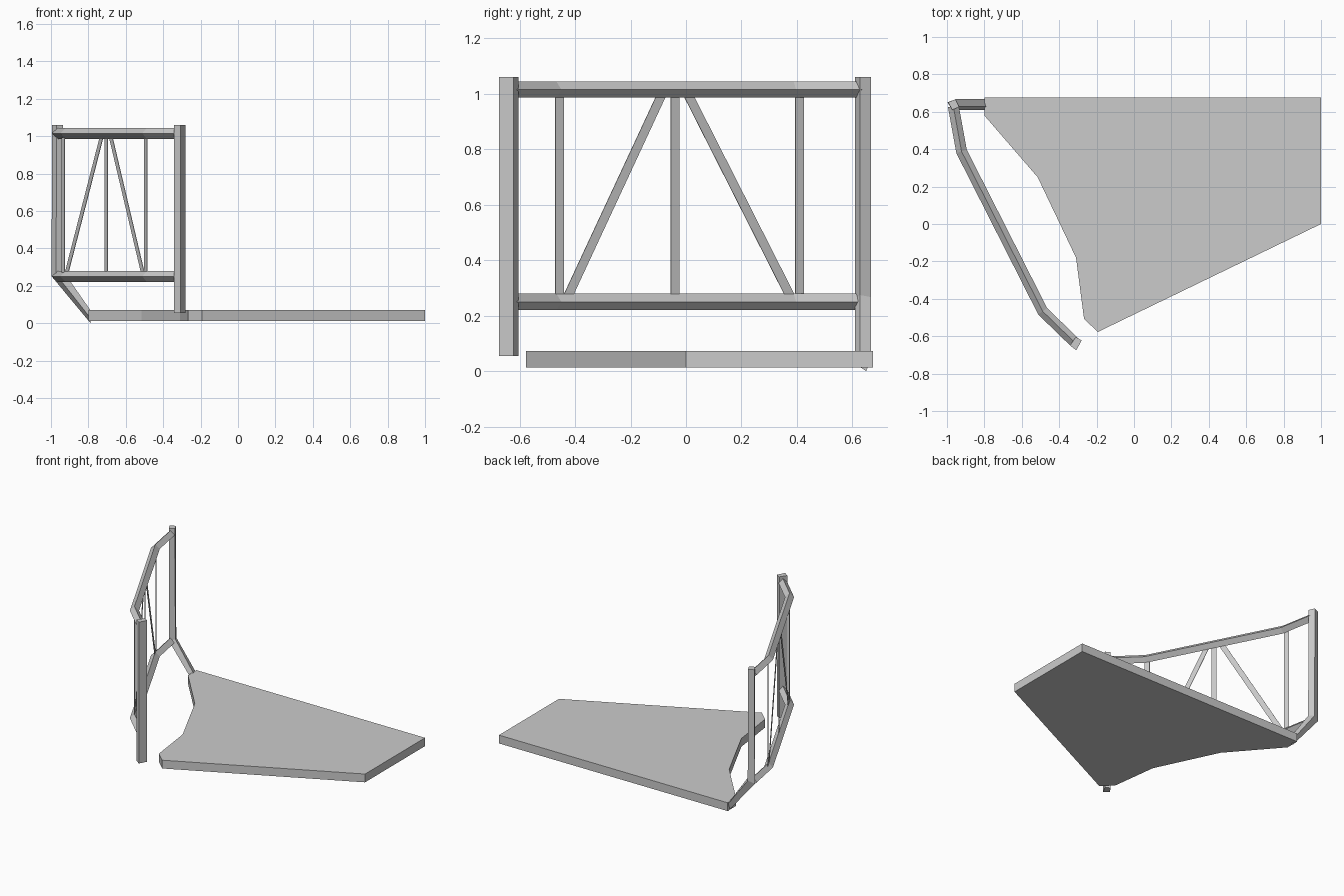
import bpy
from mathutils import Vector

if "Cube" in bpy.data.objects:
    bpy.data.objects.remove(bpy.data.objects["Cube"])


def loft(name, loops):
    """Skin a list of equal-sized vertex loops and cap both ends."""
    n = len(loops[0])
    verts = [v for loop in loops for v in loop]
    faces = [list(range(n))[::-1], list(range(len(verts) - n, len(verts)))]
    for k in range(len(loops) - 1):
        for i in range(n):
            j = (i + 1) % n
            faces.append((k * n + i, k * n + j, (k + 1) * n + j, (k + 1) * n + i))
    me = bpy.data.meshes.new(name)
    me.from_pydata(verts, [], faces)
    import bmesh
    bm = bmesh.new()
    bm.from_mesh(me)
    bmesh.ops.recalc_face_normals(bm, faces=bm.faces)
    bm.to_mesh(me)
    bm.free()
    ob = bpy.data.objects.new(name, me)
    bpy.context.collection.objects.link(ob)
    return ob


def prism(name, outline, z0, z1):
    return loft(name, [[(x, y, z) for x, y in outline] for z in (z0, z1)])


# Base slab
prism("base_slab", [(-0.8, 0.675), (-0.8, 0.58), (-0.515, 0.25), (-0.31, -0.18),
                    (-0.267, -0.508), (-0.193, -0.577), (1, 0), (1, 0.675)], 0.013, 0.072)

# Free-standing front post
prism("front_post", [(-0.28, -0.622), (-0.312, -0.604), (-0.342, -0.65), (-0.308, -0.675)],
      0.055, 1.06)

# Back post, with its foot bent in toward the slab
sq = [(-0.997, 0.65), (-0.972, 0.61), (-0.932, 0.627), (-0.953, 0.667)]
loft("back_post", [
    [(x * 0.9 - 0.0965, y, 1.06) for x, y in sq],
    [(x, y, 0.25 + 0.36 * (x + 1)) for x, y in sq],
    [(-0.788, y, 1.05 * (x + 0.997)) for x, y in sq]])

# Rails: mitred diamond section swept along a bent path
path = [Vector(p) for p in ((-0.966, 0.63), (-0.922, 0.388), (-0.488, -0.467), (-0.322, -0.628))]


def rail(name, z, r=0.029):
    loops = []
    for i, p in enumerate(path):
        dirs = [(path[k + 1] - path[k]).normalized() for k in (i - 1, i) if 0 <= k < 3]
        t = sum(dirs, Vector((0, 0))).normalized()
        side = Vector((-t.y, t.x)) * (r / t.dot(dirs[0]))
        a, b = p + side, p - side
        loops.append([(p.x, p.y, z + r), (a.x, a.y, z), (p.x, p.y, z - r), (b.x, b.y, z)])
    loft(name, loops)


rail("upper_rail", 1.015)
rail("lower_rail", 0.25)

# Thin flat struts in the plane of the middle rail span
along = (path[2] - path[1]).normalized()
normal = Vector((-along.y, along.x)) * 0.0015


def strut(name, y0, y1, width=0.031):
    loops = []
    for y, z in ((y0, 0.272), (y1, 0.992)):
        loop = []
        for dy, s in ((-1, -1), (1, -1), (1, 1), (-1, 1)):
            yy = y + dy * width / 2
            p = path[1] + along * ((yy - path[1].y) / along.y) + normal * s
            loop.append((p.x, p.y, z))
        loops.append(loop)
    loft(name, loops)


for i, y in enumerate((-0.456, -0.04, 0.41)):
    strut(f"upright_strut_{i}", y, y)
strut("diagonal_strut_front", -0.425, -0.09, 0.035)
strut("diagonal_strut_back", 0.375, 0.01, 0.036)
